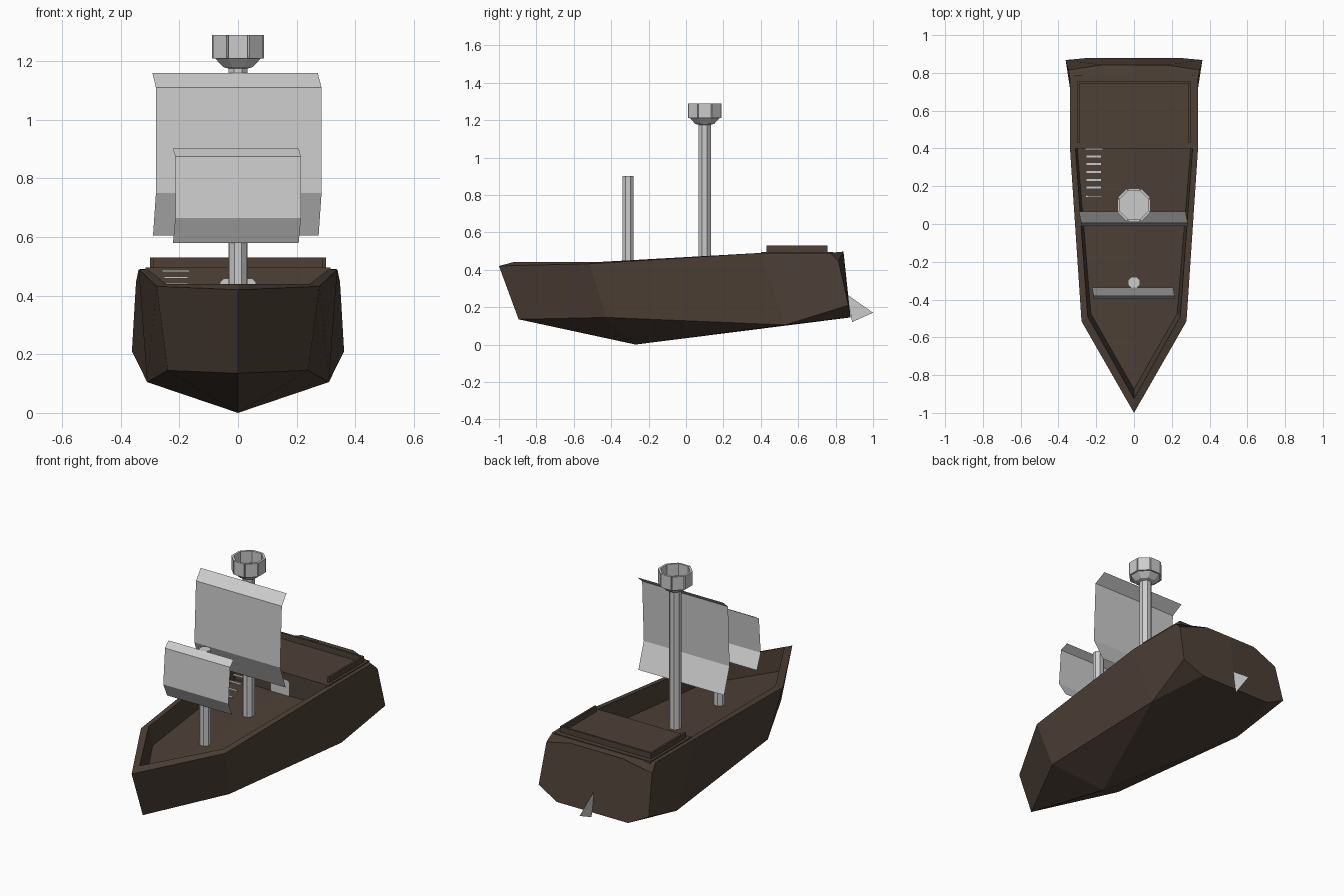
import bpy, bmesh, math
from mathutils import Matrix, Vector

if "Cube" in bpy.data.objects:
    bpy.data.objects.remove(bpy.data.objects["Cube"])

wood = bpy.data.materials.new("dark_wood")
wood.diffuse_color = (0.075, 0.052, 0.038, 1)
wood.use_nodes = True
wood.node_tree.nodes["Principled BSDF"].inputs["Base Color"].default_value = wood.diffuse_color


def finish(bm, name, mat=None, recalc=True):
    if recalc:
        bmesh.ops.recalc_face_normals(bm, faces=bm.faces[:])
    me = bpy.data.meshes.new(name)
    bm.to_mesh(me)
    bm.free()
    ob = bpy.data.objects.new(name, me)
    bpy.context.collection.objects.link(ob)
    if mat:
        me.materials.append(mat)
    return ob


def box(name, lo, hi, mat=None):
    bm = bmesh.new()
    size = [b - a for a, b in zip(lo, hi)]
    mid = [(a + b) / 2 for a, b in zip(lo, hi)]
    bmesh.ops.create_cube(bm, size=1, matrix=Matrix.Translation(mid) @ Matrix.Diagonal((*size, 1)))
    return finish(bm, name, mat)


def sheet(name, points):
    bm = bmesh.new()
    bm.faces.new([bm.verts.new(p) for p in points])
    return finish(bm, name, recalc=False)


def lathe(name, y, profile, sides=8):
    """Stack of flat-sided rings (radius, z) with closed ends."""
    bm = bmesh.new()
    rings = []
    for r, z in profile:
        angles = [2 * math.pi * (i + 0.5) / sides for i in range(sides)]
        rings.append([bm.verts.new((r * math.cos(a), y + r * math.sin(a), z)) for a in angles])
    for a, b in zip(rings, rings[1:]):
        for i in range(sides):
            j = (i + 1) % sides
            bm.faces.new((a[i], a[j], b[j], b[i]))
    bm.faces.new(rings[0])
    bm.faces.new(rings[-1])
    return finish(bm, name)


# Hull: named points of the right half, mirrored into a closed shell
P = {
    "B": (0, -1, .42), "K0": (0, -.895, .135), "K1": (0, -.27, 0), "K2": (0, .88, .145),
    "S": (.278, -.515, .432), "SL": (.24, -.425, .145), "Q": (.339, .40, .49), "QT": (.339, .77, .49),
    "C": (.31, .53, .105), "TC": (.348, .815, .447), "W": (.362, .868, .21), "TB": (.235, .88, .145),
    "TM": (.17, .842, .497), "T0": (0, .842, .497),
    "b": (0, -.925, .44), "s": (.245, -.49, .44), "q": (.31, .40, .49),
    "d0": (0, -.875, .315), "ds": (.228, -.475, .328), "dq": (.30, .40, .365), "dc": (0, .40, .365),
    "u0": (0, .40, .49), "u1": (0, .77, .49),
}
FACES = [
    "B S SL K0", "S Q C SL", "Q QT TC W C", "C W TB",           # sides
    "K0 SL K1", "SL C K1", "C TB K2 K1", "T0 TM TC W TB K2",    # bottom, transom
    "B b s S", "S s q Q", "b d0 ds s", "s ds dq q",             # rim, inner walls
    "d0 dc dq ds", "dc u0 q dq", "u0 u1 QT Q q", "u1 T0 TM TC QT",  # decks
]
bm = bmesh.new()
V = {k: bm.verts.new(p) for k, p in P.items()}
for f in FACES:
    bm.faces.new([V[k] for k in f.split()])
bmesh.ops.mirror(bm, geom=bm.verts[:] + bm.edges[:] + bm.faces[:], axis='X', merge_dist=1e-4)
bmesh.ops.remove_doubles(bm, verts=bm.verts[:], dist=1e-4)
finish(bm, "hull", wood)

# Raised stern deck with low rails on three sides
box("stern_deck", (-.315, .40, .47), (.315, .785, .496), wood)
for side, x in (("left", -.294), ("right", .294)):
    box("stern_rail_" + side, (x - .006, .43, .49), (x + .006, .757, .53), wood)
box("stern_rail_back", (-.30, .745, .49), (.30, .757, .53), wood)

# Cabin door with clipped top corners
sheet("cabin_door", [(-.06, .395, .362), (.06, .395, .362), (.06, .395, .445),
                     (.05, .395, .456), (-.05, .395, .456), (-.06, .395, .445)])

# Stair treads up to the stern deck
for i in range(7):
    y, z = .40 - .0415 * i, .487 - .022 * i
    w = .047 if i == 0 else .041
    box(f"stair_tread_{i + 1}", (-.212 - w, y - .008, z - .006), (-.212 + w, y + .008, z))

# Masts
lathe("fore_mast", -.31, [(.033, .32), (.033, .90)])
lathe("main_mast", .10, [(.035, .34), (.035, 1.20)])

# Lookout basket: flared base and a ring of planks
lathe("lookout_base", .10, [(.035, 1.175), (.055, 1.18), (.088, 1.213), (.088, 1.22)])
bm = bmesh.new()
for i in range(8):
    turn = Matrix.Translation((0, .10, 0)) @ Matrix.Rotation(math.pi / 4 * i, 4, 'Z')
    bmesh.ops.create_cube(bm, size=1, matrix=turn @ Matrix.Translation((.082, 0, 1.25))
                          @ Matrix.Diagonal((.013, .066, .08, 1)))
finish(bm, "lookout_planks")


# Sails: folded thin sheets, one row per (left x, right x, y, z)
def sail(name, rows):
    bm = bmesh.new()
    vs = [[bm.verts.new((l, y, z)), bm.verts.new((r, y, z))] for l, r, y, z in rows]
    for a, b in zip(vs, vs[1:]):
        bm.faces.new((a[0], a[1], b[1], b[0]))
    finish(bm, name, recalc=False)


sail("main_sail", [(-.29, .275, .055, .605), (-.28, .285, -.01, .75),
                   (-.28, .285, .005, 1.11), (-.292, .272, .067, 1.16)])
sail("fore_sail", [(-.222, .207, -.35, .58), (-.214, .215, -.397, .665),
                   (-.214, .215, -.38, .875), (-.222, .207, -.337, .902)])

# Rudder blade
sheet("rudder", [(0, .862, .267), (0, .888, .12), (0, 1.0, .17)])
